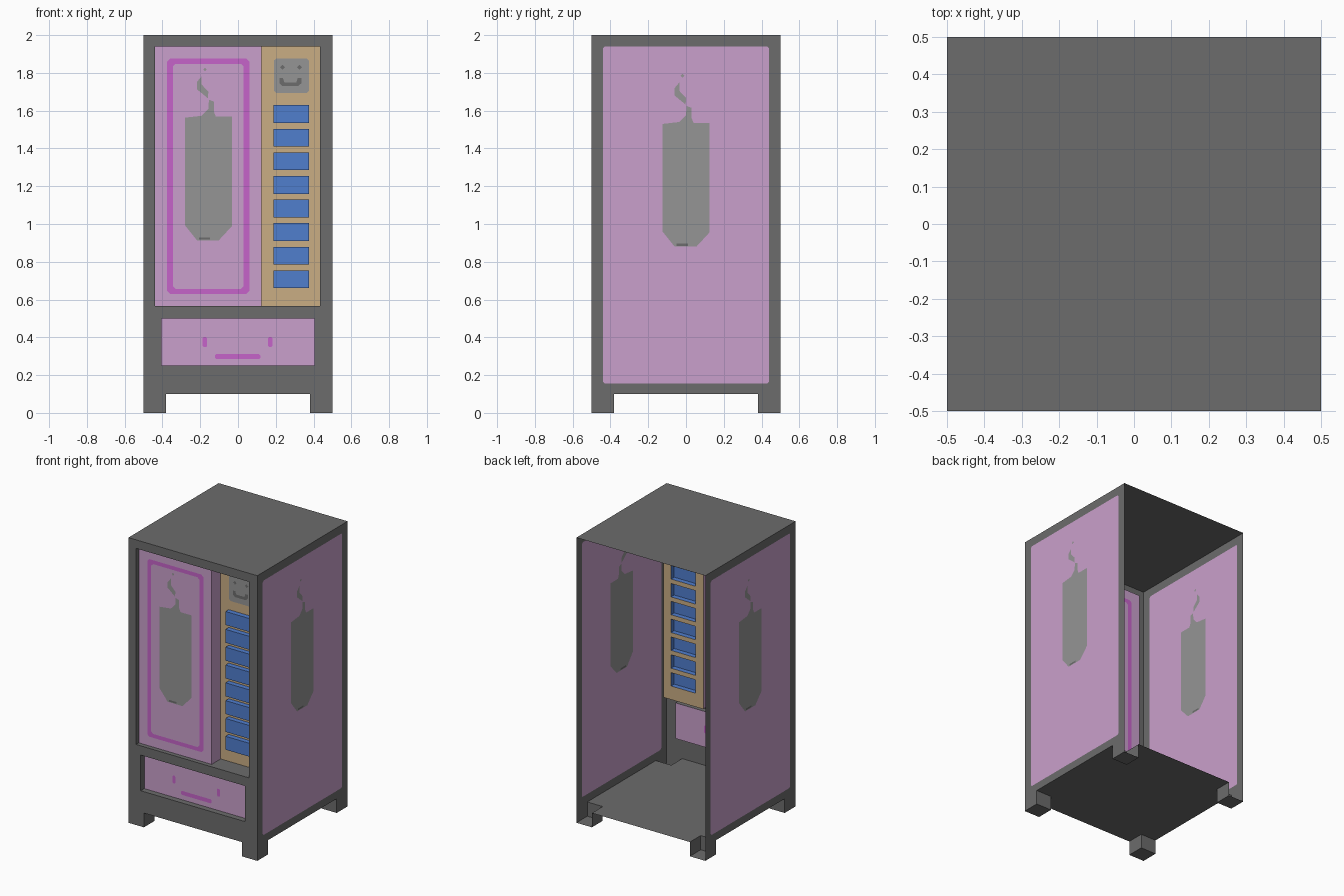
import bpy, bmesh
from mathutils import Vector
from mathutils.geometry import tessellate_polygon

if "Cube" in bpy.data.objects:
    bpy.data.objects.remove(bpy.data.objects["Cube"])


def srgb(r, g, b):
    lin = [(c / 255 / 12.92 if c < 11 else ((c / 255 + 0.055) / 1.055) ** 2.4) for c in (r, g, b)]
    return (*lin, 1)


MATS = {}
for name, rgb in {"dark_grey": (108, 108, 108), "pink": (202, 160, 204), "magenta": (198, 100, 202),
                  "tan": (202, 173, 132), "blue": (80, 126, 206), "light_grey": (149, 149, 149)}.items():
    MATS[name] = bpy.data.materials.new(name)
    MATS[name].diffuse_color = srgb(*rgb)


def rect(u0, u1, v0, v1, c=0):
    """Rectangle outline, optionally with clipped corners."""
    if not c:
        return [(u0, v0), (u1, v0), (u1, v1), (u0, v1)]
    return [(u0 + c, v0), (u1 - c, v0), (u1, v0 + c), (u1, v1 - c),
            (u1 - c, v1), (u0 + c, v1), (u0, v1 - c), (u0, v0 + c)]


def diamond(u, v, r):
    return [(u - r, v), (u, v - r), (u + r, v), (u, v + r)]


def region(mat, place, facing, outer, holes=()):
    """Flat filled outline with holes, as a list of coloured faces."""
    loops = [[Vector((*p, 0)) for p in lp] for lp in (outer, *holes)]
    pts = [p for lp in loops for p in lp]
    if holes:
        tris = tessellate_polygon(loops)
    else:
        tris = [range(len(pts))]
    return [(mat, facing, [place(pts[i].x, pts[i].y) for i in t]) for t in tris]


def build(name, faces):
    """Join coloured faces into one sheet object, oriented to their facing side."""
    bm = bmesh.new()
    used = []
    for mat, facing, pts in faces:
        if mat not in used:
            used.append(mat)
        f = bm.faces.new([bm.verts.new(p) for p in pts])
        f.normal_update()
        if f.normal.dot(Vector(facing)) < 0:
            f.normal_flip()
        f.material_index = used.index(mat)
    bmesh.ops.remove_doubles(bm, verts=bm.verts, dist=0.0001)
    me = bpy.data.meshes.new(name)
    bm.to_mesh(me)
    bm.free()
    for m in used:
        me.materials.append(MATS[m])
    ob = bpy.data.objects.new(name, me)
    bpy.context.collection.objects.link(ob)
    return ob


def front(y):
    return lambda u, v: (u, y, v)


def level(z):
    return lambda u, v: (u, v, z)


def upright(x):
    return lambda u, v: (x, u, v)


FRONT, UP, DOWN, LEFT, RIGHT = (0, -1, 0), (0, 0, 1), (0, 0, -1), (-1, 0, 0), (1, 0, 0)
H, L, FLOOR, TOP = 0.5, 0.38, 0.1, 2.0       # half width, leg inner edge, heights
X0, XM, X1, Z0, Z1 = -0.44, 0.125, 0.435, 0.565, 1.94   # front opening
Y_WIN, Y_BTN, Y_DRAW = -0.47, -0.37, -0.46   # recess depths

# Outline shared by front and side walls, including the legs
WALL = [(-H, 0), (-L, 0), (-L, FLOOR), (L, FLOOR), (L, 0), (H, 0), (H, TOP), (-H, TOP)]

# Drink can picture: body with spout, splash and drop
CAN = [(-.06, 0), (.055, 0), (.124, .075), (.124, .655), (.04, .655), (.03, .68), (.03, .735),
       (.003, .745), (0, .697), (-.035, .66), (-.124, .65), (-.124, .08)]
SPLASH = [(-.035, .87), (-.035, .825), (0, .787), (-.002, .752), (-.06, .80), (-.06, .84)]
DROP = diamond(-.018, .905, .01)


def can_loops(u, v):
    return [[(a + u, b + v) for a, b in lp] for lp in (CAN, SPLASH, DROP)]


def can_faces(place, facing, u, v):
    body, splash, drop = can_loops(u, v)
    base = rect(u - .05, u + .01, v + .004, v + .016)
    return (region("light_grey", place, facing, body, [base])
            + region("dark_grey", place, facing, base)
            + region("light_grey", place, facing, splash)
            + region("light_grey", place, facing, drop))


# Side walls: frame, pink panel and can picture
for side, s, facing in (("right", 1, RIGHT), ("left", -1, LEFT)):
    place = lambda u, v, s=s: (s * H, s * u, v)
    panel = rect(-.44, .44, .155, 1.94, .01)
    build(side + "_wall",
          region("dark_grey", place, facing, WALL, [panel])
          + region("pink", place, facing, panel, can_loops(0, .88))
          + can_faces(place, facing, 0, .88))

# Front frame with openings and their recess walls
D0, D1, DZ0, DZ1 = -.405, .405, .25, .5
g = "dark_grey"
frame = region(g, front(-H), FRONT, WALL, [rect(X0, X1, Z0, Z1), rect(D0, D1, DZ0, DZ1)])
for z, n in ((Z0, UP), (Z1, DOWN)):
    frame += region(g, level(z), n, rect(X0, XM, -H, Y_WIN))
    frame += region(g, level(z), n, rect(XM, X1, -H, Y_BTN))
frame += region(g, upright(X0), RIGHT, rect(-H, Y_WIN, Z0, Z1))
frame += region(g, upright(X1), LEFT, rect(-H, Y_BTN, Z0, Z1))
for z, n in ((DZ0, UP), (DZ1, DOWN)):
    frame += region(g, level(z), n, rect(D0, D1, -H, Y_DRAW))
for x, n in ((D0, RIGHT), (D1, LEFT)):
    frame += region(g, upright(x), n, rect(-H, Y_DRAW, DZ0, DZ1))
build("front_frame", frame)

# Display panel with border, can picture and stepped side
p = front(Y_WIN)
outer, inner = rect(-.375, .06, .63, 1.875, .015), rect(-.345, .03, .657, 1.848, .015)
build("display_panel",
      region("pink", p, FRONT, rect(X0, XM, Z0, Z1), [outer])
      + region("magenta", p, FRONT, outer, [inner])
      + region("pink", p, FRONT, inner, can_loops(-.157, .913))
      + can_faces(p, FRONT, -.157, .913)
      + region("pink", upright(XM), RIGHT, rect(Y_WIN, Y_BTN, Z0, Z1)))

# Dispensing flap with marks
p = front(Y_DRAW)
marks = [rect(-.188, -.163, .348, .402, .007), rect(.158, .183, .348, .402, .007),
         rect(-.122, .118, .284, .312, .008)]
flap = region("pink", p, FRONT, rect(D0, D1, DZ0, DZ1), marks)
for m in marks:
    flap += region("magenta", p, FRONT, m)
build("dispensing_flap", flap)

# Button panel with smiling badge
p = front(Y_BTN)
buttons = [rect(.187, .375, z - .047, z + .047) for z in [1.582 - .125 * i for i in range(8)]]
badge = rect(.19, .375, 1.693, 1.877, .012)
face = [diamond(.235, 1.83, .013), diamond(.326, 1.83, .013),
        [(.219, 1.772), (.219, 1.745), (.235, 1.73), (.319, 1.73), (.335, 1.745), (.335, 1.772),
         (.316, 1.772), (.309, 1.75), (.245, 1.75), (.238, 1.772)]]
panel = region("tan", p, FRONT, rect(XM, X1, Z0, Z1), buttons + [badge])
panel += region("light_grey", p, FRONT, badge, face)
for f in face:
    panel += region("dark_grey", p, FRONT, f)
build("button_panel", panel)

# Raised buttons, open at the back
for i, b in enumerate(buttons):
    (u0, v0), (u1, v1) = b[0], b[2]
    yf = Y_BTN - .035
    build(f"button_{i + 1}",
          region("blue", front(yf), FRONT, b)
          + region("blue", level(v1), UP, rect(u0, u1, yf, Y_BTN))
          + region("blue", level(v0), DOWN, rect(u0, u1, yf, Y_BTN))
          + region("blue", upright(u0), LEFT, rect(yf, Y_BTN, v0, v1))
          + region("blue", upright(u1), RIGHT, rect(yf, Y_BTN, v0, v1)))

# Roof and floor sheets
build("roof", region(g, level(TOP), UP, rect(-H, H, -H, H)))
build("floor", region(g, level(FLOOR), DOWN,
                      [(-L, -H), (L, -H), (L, -L), (H, -L), (H, L), (L, L),
                       (L, H), (-L, H), (-L, L), (-H, L), (-H, -L), (-L, -L)]))

# Legs: base plus inner faces, outer faces belong to the walls
for sx, xn in ((-1, "left"), (1, "right")):
    for sy, yn in ((-1, "front"), (1, "back")):
        xa, xb = sorted((sx * L, sx * H))
        ya, yb = sorted((sy * L, sy * H))
        build(f"{yn}_{xn}_leg",
              region(g, level(0), DOWN, rect(xa, xb, ya, yb))
              + region(g, upright(sx * L), (-sx, 0, 0), rect(ya, yb, 0, FLOOR))
              + region(g, front(sy * L), (0, -sy, 0), rect(xa, xb, 0, FLOOR)))

for m in bpy.data.materials:
    if m.users and not m.is_grease_pencil:
        m.use_nodes = True
        m.node_tree.nodes["Principled BSDF"].inputs["Base Color"].default_value = m.diffuse_color
